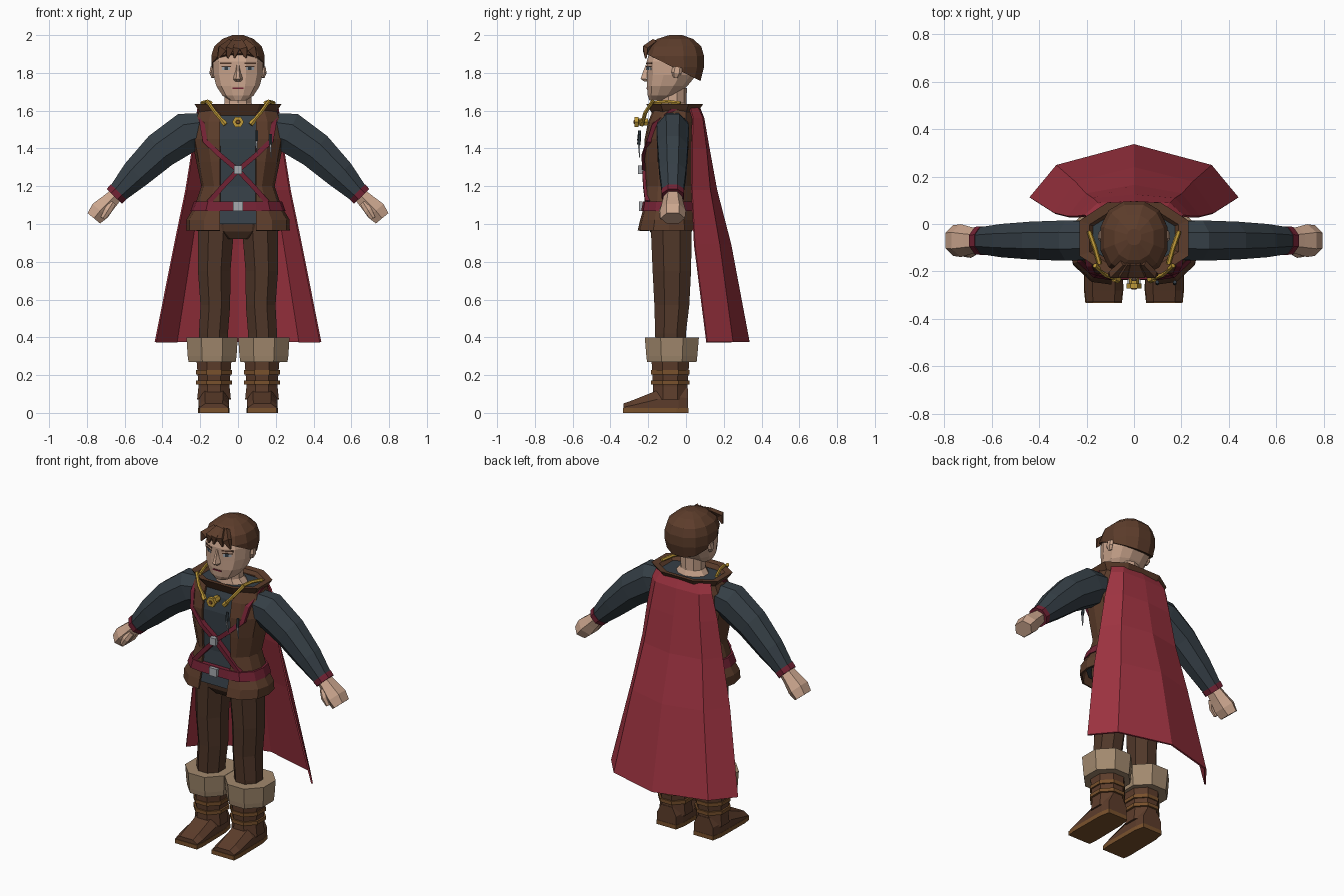
import bpy, bmesh, math
from mathutils import Vector
from mathutils.bvhtree import BVHTree

if "Cube" in bpy.data.objects:
    bpy.data.objects.remove(bpy.data.objects["Cube"])


def material(name, r, g, b):
    m = bpy.data.materials.new(name)
    m.diffuse_color = (r, g, b, 1)
    m.use_nodes = True
    m.node_tree.nodes["Principled BSDF"].inputs["Base Color"].default_value = m.diffuse_color
    return m


SKIN = material("skin", 0.60, 0.38, 0.27)
SLATE = material("slate cloth", 0.036, 0.050, 0.062)
CRIMSON = material("crimson cloth", 0.34, 0.033, 0.052)
MAROON = material("maroon leather", 0.17, 0.016, 0.034)
BROWN = material("brown leather", 0.108, 0.046, 0.024)
DARK = material("dark brown cloth", 0.080, 0.038, 0.022)
FUR = material("tan fur", 0.36, 0.25, 0.155)
GOLD = material("gold", 0.52, 0.32, 0.04)
SILVER = material("silver", 0.38, 0.40, 0.43)
TAN = material("tan leather", 0.19, 0.082, 0.025)


def finish(bm, name, mat):
    bmesh.ops.recalc_face_normals(bm, faces=bm.faces)
    me = bpy.data.meshes.new(name)
    bm.to_mesh(me)
    bm.free()
    ob = bpy.data.objects.new(name, me)
    me.materials.append(mat)
    bpy.context.collection.objects.link(ob)
    return ob


def loft_bm(rings, closed=True, caps=True):
    bm = bmesh.new()
    vs = [[bm.verts.new(p) for p in r] for r in rings]
    n = len(rings[0])
    for a, b in zip(vs, vs[1:]):
        for i in range(n if closed else n - 1):
            j = (i + 1) % n
            bm.faces.new((a[i], a[j], b[j], b[i]))
    if caps:
        bm.faces.new(vs[0])
        bm.faces.new(vs[-1])
    return bm


def loft(name, mat, rings, **kw):
    return finish(loft_bm(rings, **kw), name, mat)


def oval(z, cx, cy, rx, ry, n=8, p=1.0):
    """Horizontal ring with flat front; p < 1 squares it off."""
    out = []
    for i in range(n):
        a = math.tau * (i + 0.5) / n
        c, s = math.cos(a), math.sin(a)
        out.append((cx + rx * math.copysign(abs(c) ** p, c),
                    cy + ry * math.copysign(abs(s) ** p, s), z))
    return out


def tube(name, mat, pts, n=8, ref=(0, 1, 0)):
    """pts: (x, y, z, radius in plane, radius along ref)"""
    P = [Vector(p[:3]) for p in pts]
    rings = []
    for i, p in enumerate(pts):
        t = (P[min(i + 1, len(P) - 1)] - P[max(i - 1, 0)]).normalized()
        u = Vector(ref).cross(t).normalized()
        v = t.cross(u)
        rings.append([P[i] + u * p[3] / math.cos(math.pi / n) * math.cos(a)
                      + v * p[4] / math.cos(math.pi / n) * math.sin(a)
                      for a in [math.tau * (k + 0.5) / n for k in range(n)]])
    return loft(name, mat, rings)


def box(name, mat, c, s):
    x, y, z = c
    a, b, h = s[0] / 2, s[1] / 2, s[2] / 2
    return loft(name, mat, [[(x - a, y - b, k), (x + a, y - b, k), (x + a, y + b, k), (x - a, y + b, k)]
                            for k in (z - h, z + h)])


# ---- torso: shirt, open vest, belt ----
TORSO = [(0.965, .268, -.25, .07), (1.02, .268, -.237, .06), (1.09, .225, -.217, .045),
         (1.20, .188, -.205, .035), (1.33, .215, -.213, .05), (1.45, .238, -.213, .06),
         (1.54, .232, -.195, .06), (1.61, .205, -.165, .05)]


def section(z, rx, y0, y1, grow=0.0, gap=0.095):
    cy, ry = (y0 + y1) / 2, (y1 - y0) / 2 + grow
    half = [(gap, -1), (rx * .66 + grow, -.93), (rx * .94 + grow, -.5), (rx + grow, 0),
            (rx * .94 + grow, .5), (rx * .6 + grow, .93)]
    return ([(x, cy + ry * v, z) for x, v in half] + [(0, cy + ry, z)]
            + [(-x, cy + ry * v, z) for x, v in reversed(half)])


hull = BVHTree.FromBMesh(loft_bm([section(*t) for t in TORSO]))


def front(tree, x, z, default=-.13):
    hit = tree.ray_cast(Vector((x, -2, z)), Vector((0, 1, 0)))[0]
    return hit.y if hit else default


vest = loft("vest", BROWN, [section(*t) for t in TORSO], closed=False, caps=False)
mod = vest.modifiers.new("thickness", 'SOLIDIFY')
mod.thickness, mod.offset = 0.012, 0
loft("shirt", SLATE, [section(*t, grow=-.012) for t in [(1.0, .255, -.235, .06)] + TORSO[2:]])
loft("pelvis", DARK, [oval(.92, 0, -.08, .10, .09), oval(.96, 0, -.08, .19, .12), oval(1.03, 0, -.08, .21, .13)])
loft("belt", MAROON, [section(1.068, .238, -.223, .05, .014), section(1.12, .219, -.214, .044, .014)])
box("belt_buckle", SILVER, (0, -.24, 1.093), (.055, .02, .05))
box("strap_buckle", SILVER, (0, -.24, 1.287), (.042, .03, .046))

# ---- crossed chest straps ----
for s in (1, -1):
    pts = [(.205, 1.61), (.19, 1.53), (.175, 1.44), (.09, 1.36), (0, 1.285), (-.08, 1.20), (-.155, 1.115)]
    rings = []
    for i, (x, z) in enumerate(pts):
        a, b = pts[max(i - 1, 0)], pts[min(i + 1, len(pts) - 1)]
        d = Vector((b[0] - a[0], b[1] - a[1])).normalized() * .013
        y = front(hull, x, z)
        rings.append([(s * (x - k * d.y), y - o, z + k * d.x)
                      for k, o in ((1, -.01), (1, .022), (-1, .022), (-1, -.01))])
    loft("chest_strap", MAROON, rings)

# ---- collar and neck ----
loft("collar", BROWN, [oval(z, 0, -.06, rx, ry, 8, .8) for z, rx, ry in
                       ((1.575, .20, .12), (1.605, .225, .14), (1.635, .245, .16),
                        (1.63, .20, .125), (1.60, .175, .105))], caps=False)
loft("neck", SKIN, [oval(1.58, 0, -.065, .13, .09, 10), oval(1.61, 0, -.065, .10, .08, 10),
                    oval(1.64, 0, -.07, .075, .072, 10), oval(1.72, 0, -.07, .075, .075, 10)])

# ---- head: (z, half width, front y, back y) ----
HEAD = [(1.655, .045, -.195, -.10), (1.68, .085, -.205, -.045), (1.73, .118, -.210, .01),
        (1.79, .134, -.210, .06), (1.86, .137, -.212, .075), (1.92, .125, -.195, .07), (1.97, .08, -.14, .03)]
head_rings = [oval(z, 0, (a + b) / 2, rx, (b - a) / 2, 12, .85) for z, rx, a, b in HEAD]
face = BVHTree.FromBMesh(loft_bm(head_rings))
loft("head", SKIN, head_rings)

HAIR = [(1.70, .12, -.20, .04), (1.76, .134, -.21, .082), (1.83, .145, -.218, .10), (1.89, .146, -.224, .10),
        (1.94, .130, -.205, .085), (1.98, .085, -.155, .04), (2.0, .03, -.09, -.02)]
bm = loft_bm([oval(z, 0, (a + b) / 2, rx, (b - a) / 2, 12, .88) for z, rx, a, b in HAIR])
cut = bmesh.ops.bisect_plane(bm, geom=bm.verts[:] + bm.edges[:] + bm.faces[:], plane_co=(0, -.07, 1.83),
                             plane_no=(0, .5, 1), clear_inner=True)
bmesh.ops.holes_fill(bm, edges=[e for e in cut["geom_cut"] if isinstance(e, bmesh.types.BMEdge)])
finish(bm, "hair", BROWN)
for x, tip, w in ((-.085, -.105, .022), (-.045, -.055, .02), (-.01, -.02, .018), (.03, .042, .02), (.075, .098, .022)):
    tube("fringe_tuft", BROWN, [(x * .5, -.165, 1.965, w * .6, .012), (x, -.215, 1.925, w, .014),
                                (tip, -.213, 1.878, .004, .004)], 4)


# ---- face details ----
def plate(name, mat, x0, x1, z0, z1):
    rings = []
    for x in (x0, x1):
        rings.append([(x, front(face, x, z) - o, z) for z, o in ((z0, -.003), (z0, .004), (z1, .004), (z1, -.003))])
    loft(name, mat, rings)


for s in (1, -1):
    plate("eyebrow", DARK, s * .035, s * .095, 1.846, 1.855)
    plate("eye_white", SILVER, s * .042, s * .085, 1.815, 1.832)
    plate("iris", SLATE, s * .053, s * .072, 1.814, 1.834)
    plate("lash", DARK, s * .038, s * .088, 1.831, 1.837)
    tube("ear", SKIN, [(s * .132, -.055, 1.775, .008, .012), (s * .139, -.05, 1.80, .012, .024),
                       (s * .138, -.045, 1.83, .008, .022)], 6)
plate("mouth", MAROON, -.03, .03, 1.714, 1.722)
loft("nose", SKIN, [[(-w, y + .03, z), (-w * .4, y, z), (w * .4, y, z), (w, y + .03, z)]
                    for w, y, z in ((.022, -.222, 1.755), (.025, -.240, 1.768), (.016, -.226, 1.81), (.012, -.212, 1.845))])

# ---- arms, hands, legs, boots on both sides ----
for s in (1, -1):
    tube("sleeve", SLATE, [(s * x, -.07, z, a, b) for x, z, a, b in
                           ((.16, 1.51, .08, .08), (.27, 1.485, .108, .085), (.41, 1.39, .098, .08),
                            (.54, 1.265, .080, .07), (.645, 1.155, .052, .055))])
    tube("cuff", MAROON, [(s * .632, -.07, 1.170, .058, .06), (s * .655, -.07, 1.146, .056, .058)])
    tube("hand", SKIN, [(s * x, -.07, z, a, b) for x, z, a, b in
                        ((.64, 1.16, .036, .04), (.69, 1.11, .045, .05), (.73, 1.07, .054, .06),
                         (.763, 1.03, .043, .056))], 6)
    tube("thumb", SKIN, [(s * .665, -.105, 1.11, .018, .018), (s * .69, -.125, 1.07, .02, .016),
                         (s * .715, -.125, 1.03, .013, .012)], 6)
    loft("trouser_leg", DARK, [oval(z, s * cx, cy, rx, ry, 8) for z, cx, cy, rx, ry in
                               ((.32, .13, -.082, .08, .085), (.42, .13, -.082, .083, .088),
                                (.57, .12, -.075, .085, .10), (.75, .126, -.075, .093, .11),
                                (1.0, .115, -.078, .104, .118))])
    loft("fur_trim", FUR, [oval(z, s * .137, -.075, rx, ry, 8) for z, rx, ry in
                           ((.27, .135, .142), (.30, .14, .146), (.40, .147, .155))])
    loft("boot_shaft", BROWN, [oval(z, s * .127, -.083, rx, ry, 8) for z, rx, ry in
                               ((.07, .097, .10), (.14, .089, .098), (.22, .095, .105), (.30, .102, .108))])
    for z in (.16, .215):
        loft("boot_strap", TAN, [oval(z + k, s * .127, -.083, .103, .111, 8) for k in (-.011, .011)])
    # shoe narrows toward its top and slopes down to the toe
    loft("shoe", BROWN, [[(s * .128 + k * w, y, z) for k, z in
                          ((-1, .02), (-1, h * .6), (-.6, h), (.6, h), (1, h * .6), (1, .02))]
                         for y, w, h in ((.01, .065, .13), (-.04, .078, .14), (-.15, .08, .12),
                                         (-.28, .08, .068), (-.33, .074, .05))])
    loft("sole", TAN, [[(s * .128 + x, y, z) for x, y in
                        ((-.067, .012), (.067, .012), (.08, -.05), (.083, -.28), (.077, -.334),
                         (-.077, -.334), (-.083, -.28), (-.08, -.05))] for z in (0, .026)])
    # gold cord over the collar with a hanging end
    tube("gold_cord", GOLD, [(s * x, y, z, .009, .009) for x, y, z in
                             ((.19, -.03, 1.64), (.165, -.10, 1.648), (.145, -.17, 1.642))], 6, (1, 0, 0))
    tube("gold_cord_end", GOLD, [(s * x, y, z, .009, .009) for x, y, z in
                                 ((.165, -.175, 1.652), (.12, -.215, 1.59), (.07, -.232, 1.532))], 6)
    tube("cord_tip", GOLD, [(s * .084, -.23, 1.548, .013, .013), (s * .066, -.236, 1.526, .013, .013)], 6)

# ---- brooch and small picks on the chest ----
tube("brooch", GOLD, [(0, -.20, 1.54, .018, .018), (0, -.25, 1.54, .018, .018), (0, -.252, 1.54, .027, .027),
                      (0, -.272, 1.54, .027, .027)], 6, (1, 0, 0))
tube("brooch_gem", TAN, [(0, -.27, 1.54, .012, .012), (0, -.277, 1.54, .009, .009)], 6, (1, 0, 0))
for x, z in ((.098, 1.44), (.172, 1.42)):
    tube("pick_grip", SLATE, [(x, -.245, z + .055, .007, .007), (x, -.25, z, .008, .008)], 6)
    tube("pick_blade", SILVER, [(x, -.25, z, .005, .005), (x + .004, -.245, z - .07, .002, .002)], 4)

# ---- cape: (z, edge x, edge y, fold x, fold y, centre y) ----
CAPE = [(1.615, .185, .02, .13, .06, .07), (1.56, .205, .035, .15, .085, .092), (1.40, .24, .03, .17, .105, .12),
        (1.18, .275, .03, .20, .125, .16), (.89, .335, .045, .245, .175, .235), (.375, .437, .11, .325, .245, .332)]
cape = loft("cape", CRIMSON, [[(-ex, ey, z), (-fx, fy, z), (0, c, z), (fx, fy, z), (ex, ey, z)]
                              for z, ex, ey, fx, fy, c in CAPE], closed=False, caps=False)
mod = cape.modifiers.new("thickness", 'SOLIDIFY')
mod.thickness, mod.offset = 0.01, 0
